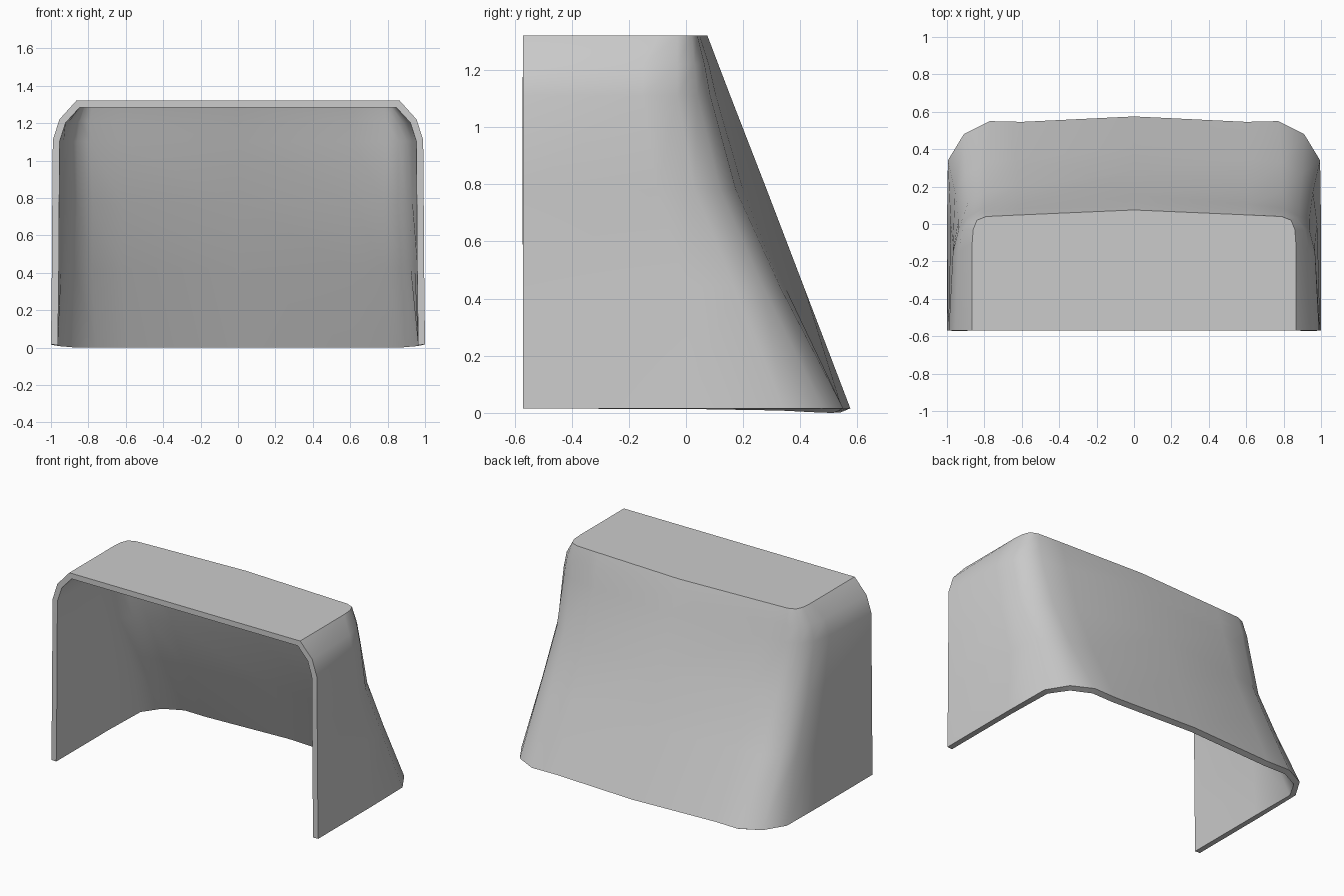
import bpy, bmesh, math

if "Cube" in bpy.data.objects:
    bpy.data.objects.remove(bpy.data.objects["Cube"])

# Right half of the plan outline at each height, from front edge to back centre
ROWS = [
    (0.016, [(1.0, -.57), (1.0, 0), (.995, .34), (.91, .48), (.77, .55), (.6, .546), (0, .575)]),
    (0.44, [(.995, -.57), (.98, 0), (.957, .17), (.90, .27), (.79, .33), (.62, .347), (0, .413)]),
    (0.78, [(.993, -.57), (.968, -.1), (.938, .03), (.885, .12), (.79, .175), (.62, .2), (0, .283)]),
    (1.11, [(.99, -.57), (.968, -.15), (.938, -.03), (.885, .04), (.80, .085), (.62, .105), (0, .155)]),
    (1.22, [(.955, -.57), (.94, -.15), (.915, -.03), (.87, .03), (.80, .065), (.62, .08), (0, .113)]),
    (1.32, [(.865, -.57), (.865, -.1), (.86, -.03), (.84, .02), (.79, .04), (.62, .048), (0, .075)]),
]

# Shell walls lofted through the mirrored outlines, closed by a flat top
bm = bmesh.new()
rings = []
for z, half in ROWS:
    outline = half + [(-x, y) for x, y in reversed(half[:-1])]
    rings.append([bm.verts.new((x, y, z)) for x, y in outline])
for low, high in zip(rings, rings[1:]):
    for i in range(len(low) - 1):
        bm.faces.new((low[i], low[i + 1], high[i + 1], high[i]))
bm.faces.new(rings[-1])
bm.normal_update()

mesh = bpy.data.meshes.new("hood_shell")
bm.to_mesh(mesh)
bm.free()
shell = bpy.data.objects.new("hood_shell", mesh)
bpy.context.collection.objects.link(shell)
bpy.context.view_layer.objects.active = shell
shell.select_set(True)

# Wall thickness, added inward
wall = shell.modifiers.new("wall", 'SOLIDIFY')
wall.thickness = 0.037
wall.offset = -1
wall.use_even_offset = True
bpy.ops.object.modifier_apply(modifier=wall.name)
bpy.ops.object.shade_smooth_by_angle(angle=math.radians(40))
